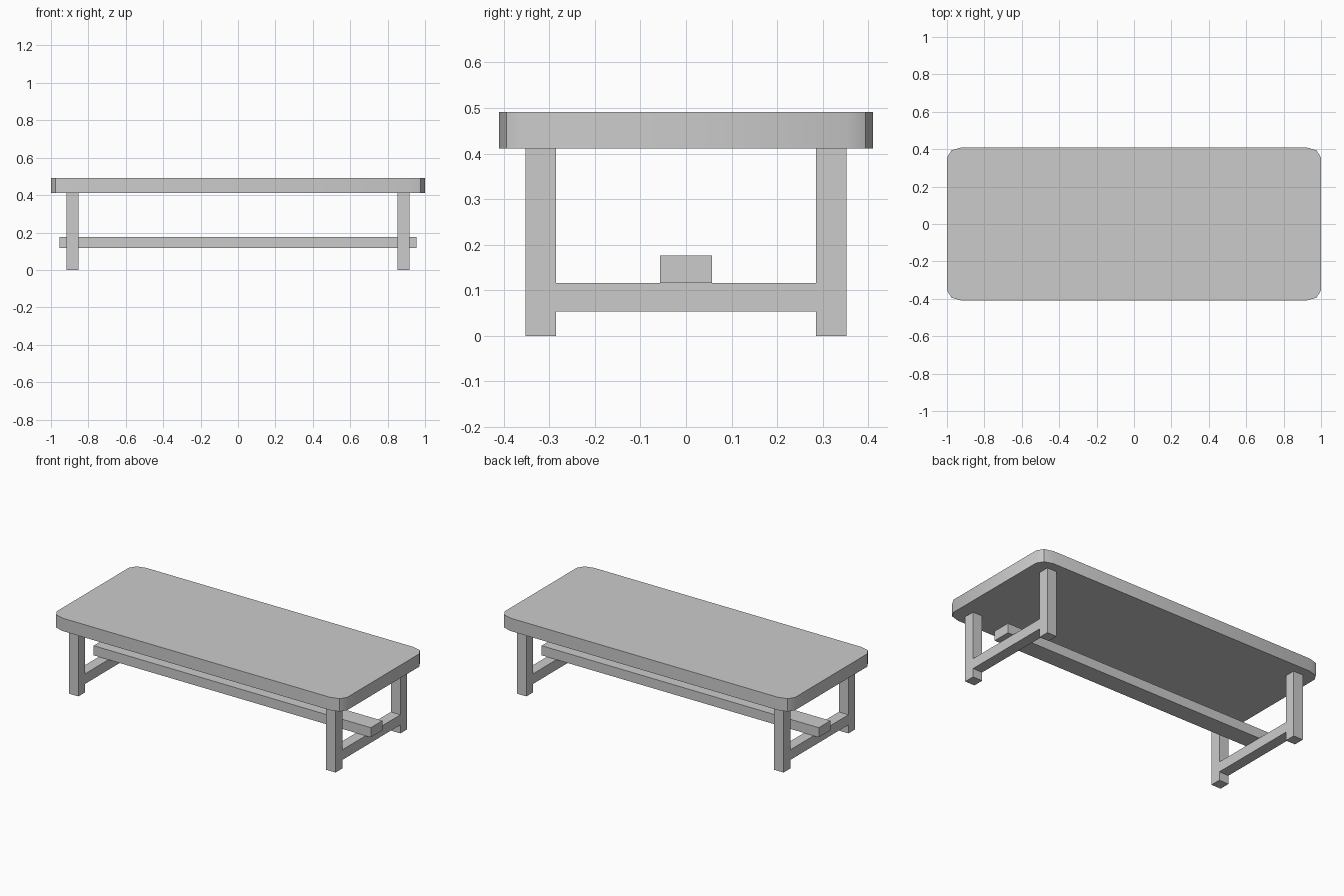
import bpy, bmesh, math

if "Cube" in bpy.data.objects:
    bpy.data.objects.remove(bpy.data.objects["Cube"])


def prism(name, profile, axis, a, b):
    """Extrude a closed 2D profile from a to b along x or z."""
    bm = bmesh.new()
    place = (lambda p: (a, *p)) if axis == 'x' else (lambda p: (*p, a))
    face = bm.faces.new([bm.verts.new(place(p)) for p in profile])
    moved = bmesh.ops.extrude_face_region(bm, geom=[face])['geom']
    step = (b - a, 0, 0) if axis == 'x' else (0, 0, b - a)
    bmesh.ops.translate(bm, vec=step, verts=[v for v in moved if isinstance(v, bmesh.types.BMVert)])
    bmesh.ops.recalc_face_normals(bm, faces=bm.faces)
    mesh = bpy.data.meshes.new(name)
    bm.to_mesh(mesh)
    bm.free()
    obj = bpy.data.objects.new(name, mesh)
    bpy.context.collection.objects.link(obj)
    return obj


def mirror_loop(half):
    """Close a half outline by mirroring its first coordinate."""
    return half + [(-p, q) for p, q in reversed(half)]


# Tabletop with two-segment rounded corners
corner = [(1, 0.355), (0.976, 0.394), (0.92, 0.41)]
right_half = [(x, -y) for x, y in reversed(corner)] + corner
top = prism("tabletop", mirror_loop(right_half), 'z', 0.411, 0.491)
bpy.context.view_layer.objects.active = top
top.select_set(True)
bpy.ops.object.shade_smooth_by_angle(angle=math.radians(36))

# End frames: two legs joined by a flush crossbar
frame_half = [(0.285, 0.053), (0.285, 0), (0.352, 0), (0.352, 0.411), (0.285, 0.411), (0.285, 0.116)]
for name, x in (("left_leg_frame", -0.885), ("right_leg_frame", 0.885)):
    prism(name, mirror_loop(frame_half), 'x', x - 0.033, x + 0.033)

# Long stretcher resting on both crossbars
prism("stretcher", mirror_loop([(0.057, 0.116), (0.057, 0.176)]), 'x', -0.954, 0.954)
